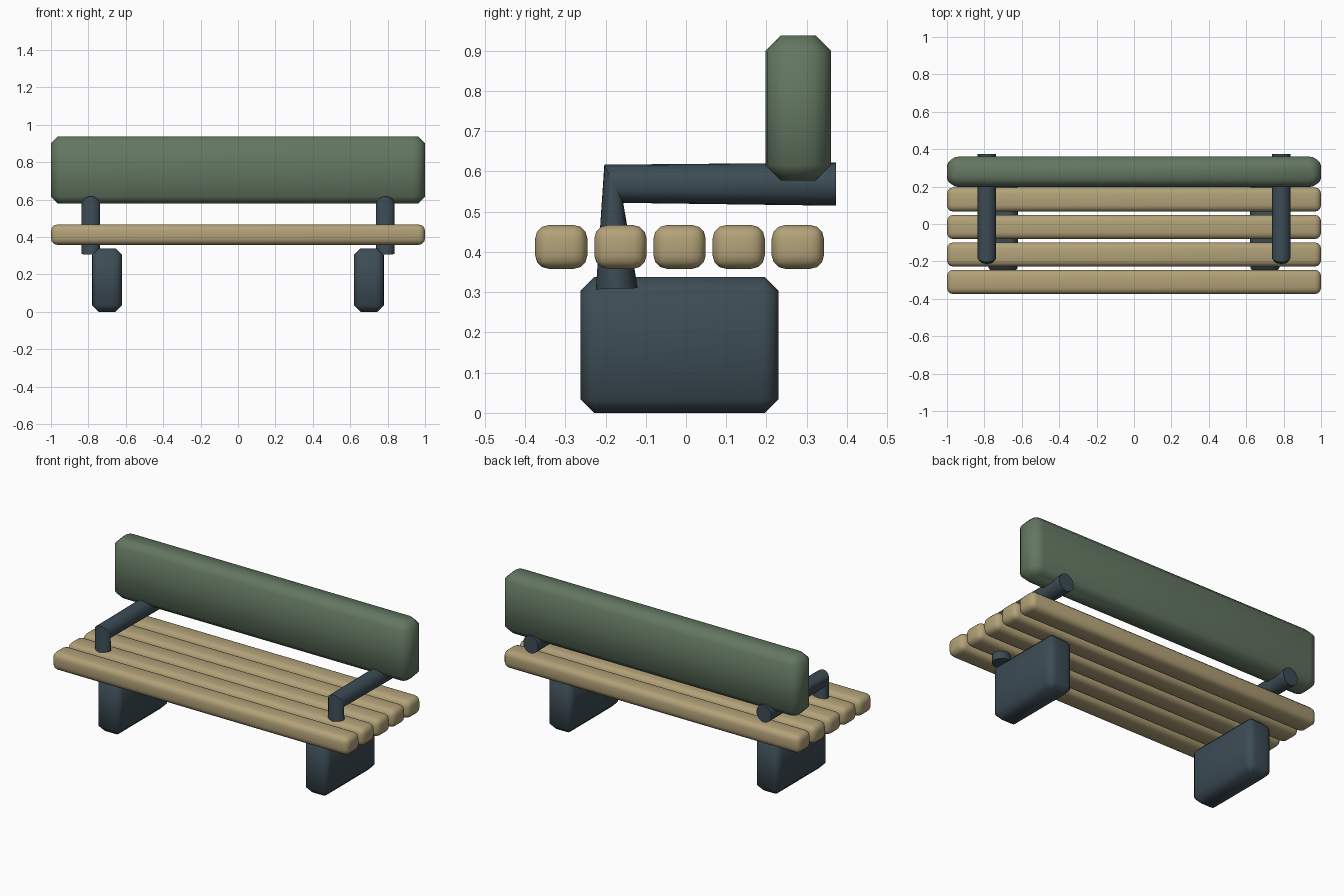
import bpy, bmesh, math
from mathutils import Vector

cube = bpy.data.objects.get("Cube")
if cube:
    bpy.data.objects.remove(cube, do_unlink=True)


def material(name, rgb):
    m = bpy.data.materials.new(name)
    m.use_nodes = True
    m.diffuse_color = (*rgb, 1)
    bsdf = next(n for n in m.node_tree.nodes if n.type == 'BSDF_PRINCIPLED')
    bsdf.inputs["Base Color"].default_value = (*rgb, 1)
    return m


GREEN = material("muted green", (0.125, 0.185, 0.12))
TAN = material("tan wood", (0.45, 0.36, 0.19))
SLATE = material("dark slate", (0.045, 0.072, 0.09))


def finish(name, bm, mat, angle):
    bmesh.ops.recalc_face_normals(bm, faces=bm.faces)
    mesh = bpy.data.meshes.new(name)
    bm.to_mesh(mesh)
    bm.free()
    mesh.materials.append(mat)
    ob = bpy.data.objects.new(name, mesh)
    bpy.context.collection.objects.link(ob)
    bpy.ops.object.select_all(action='DESELECT')
    ob.select_set(True)
    bpy.context.view_layer.objects.active = ob
    bpy.ops.object.shade_smooth_by_angle(angle=math.radians(angle))
    return ob


def box(lo, hi):
    lo, hi = Vector(lo), Vector(hi)
    bm = bmesh.new()
    bmesh.ops.create_cube(bm, size=1)
    for v in bm.verts:
        v.co = (lo + hi) / 2 + v.co * (hi - lo)
    return bm


def padded_block(name, lo, hi, mat, radius, chamfer):
    """Box with rounded upright edges and chamfered top and bottom rims."""
    bm = box(lo, hi)
    upright = [e for e in bm.edges if abs(e.verts[0].co.z - e.verts[1].co.z) > 0.01]
    bmesh.ops.bevel(bm, geom=upright, offset=radius, segments=4,
                    profile=0.5, affect='EDGES')
    rims = [e for e in bm.edges if abs(e.verts[0].co.z - e.verts[1].co.z) < 0.0001]
    bmesh.ops.bevel(bm, geom=rims, offset=chamfer, segments=1, affect='EDGES')
    finish(name, bm, mat, 60)


def rounded_slat(name, lo, hi):
    bm = box(lo, hi)
    bmesh.ops.bevel(bm, geom=bm.edges[:], offset=0.034, segments=3,
                    profile=0.5, affect='EDGES')
    finish(name, bm, TAN, 60)


def armrest(name, x, sides=20):
    """Bent tube: each ring is an ellipse between two points of its side outline."""
    outline = [((-0.224, 0.307), (-0.12, 0.310)),
               ((-0.203, 0.617), (-0.156, 0.522)),
               ((0.373, 0.622), (0.373, 0.515))]
    bm = bmesh.new()
    rings = []
    for a, b in outline:
        a, b = Vector((x, *a)), Vector((x, *b))
        mid, half = (a + b) / 2, (a - b) / 2
        ring = []
        for i in range(sides):
            t = math.tau * i / sides
            ring.append(bm.verts.new(mid + half * math.cos(t)
                                     + Vector((0.05 * math.sin(t), 0, 0))))
        rings.append(ring)
    for r, s in zip(rings, rings[1:]):
        for i in range(sides):
            j = (i + 1) % sides
            bm.faces.new((r[i], r[j], s[j], s[i]))
    bm.faces.new(rings[0])
    bm.faces.new(rings[-1])
    finish(name, bm, SLATE, 40)


# Backrest
padded_block("backrest", (-1, 0.197, 0.578), (1, 0.361, 0.938), GREEN, 0.065, 0.038)

# Seat slats
for i in range(5):
    y = -0.31 + 0.147 * i
    rounded_slat(f"seat_slat_{i + 1}", (-1, y - 0.065, 0.358), (1, y + 0.065, 0.467))

# Legs and armrests
for side, s in (("left", 1), ("right", -1)):
    padded_block(f"{side}_leg", (s * 0.7 - 0.08, -0.262, 0),
                 (s * 0.7 + 0.08, 0.23, 0.338), SLATE, 0.042, 0.034)
    armrest(f"{side}_armrest", s * 0.787)
